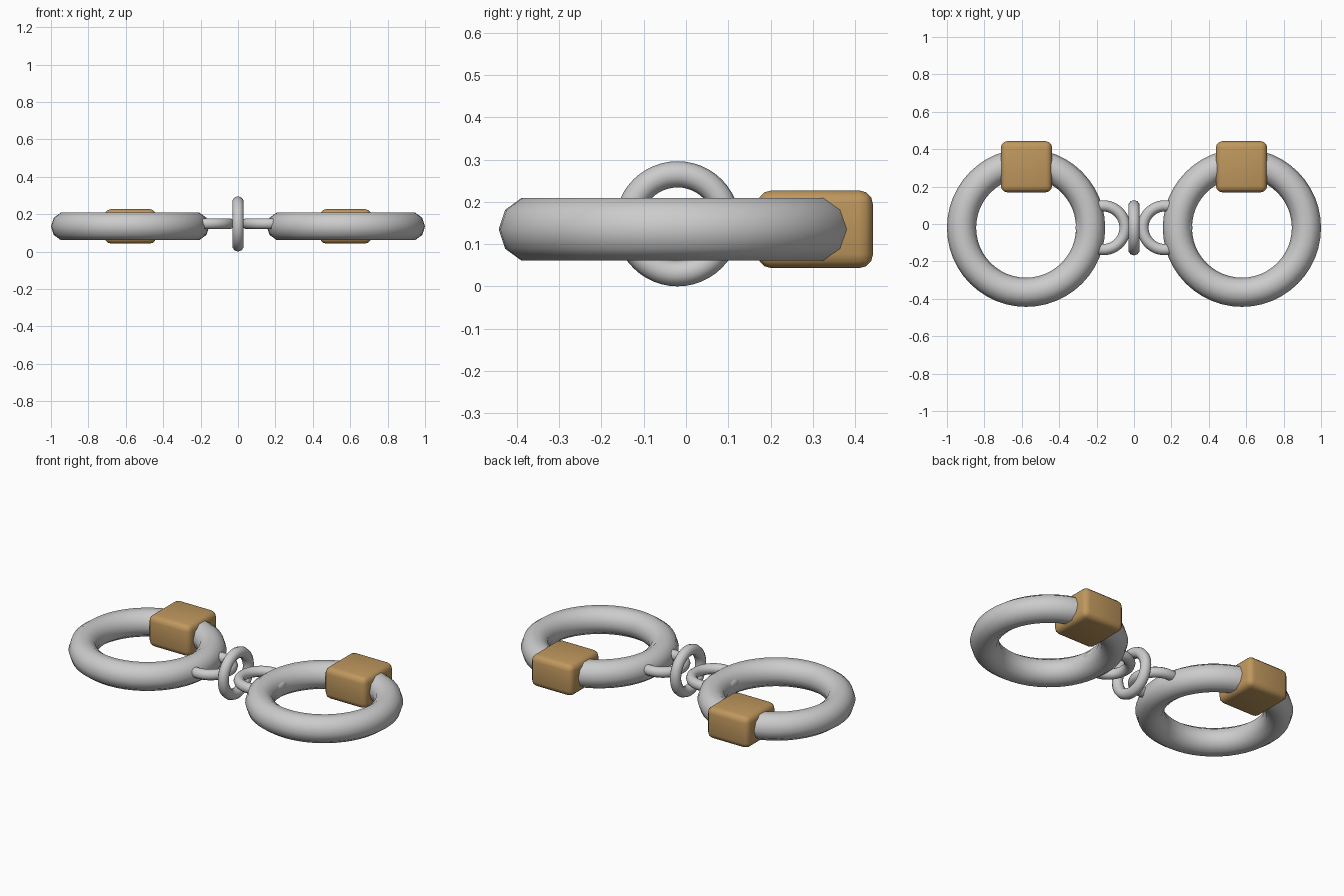
import bpy
from math import radians

if "Cube" in bpy.data.objects:
    bpy.data.objects.remove(bpy.data.objects["Cube"])

tan = bpy.data.materials.new("tan")
tan.diffuse_color = (0.52, 0.31, 0.11, 1)
tan.use_nodes = True
tan.node_tree.nodes["Principled BSDF"].inputs["Base Color"].default_value = tan.diffuse_color

YC = -0.02  # ring centre line in y


def ring(name, loc, major, minor, rot=(0, 0, 0), segs=48, sides=10):
    bpy.ops.mesh.primitive_torus_add(location=loc, rotation=rot, major_radius=major,
                                     minor_radius=minor, major_segments=segs,
                                     minor_segments=sides)
    ob = bpy.context.object
    ob.name = name
    bpy.ops.object.shade_smooth()
    return ob


def lock_block(name, loc, size):
    bpy.ops.mesh.primitive_cube_add(size=1, location=loc)
    ob = bpy.context.object
    ob.name = name
    ob.scale = size
    bpy.ops.object.transform_apply(location=False, rotation=False, scale=True)
    bevel = ob.modifiers.new("rounded_edges", 'BEVEL')
    bevel.width = 0.033
    bevel.segments = 3
    bpy.ops.object.modifier_apply(modifier=bevel.name)
    bpy.ops.object.shade_smooth_by_angle(angle=radians(35))
    ob.data.materials.append(tan)
    return ob


# each side: large cuff, flat link sunk into it, lock block at the back
for side, s in (("left", -1), ("right", 1)):
    ring(side + "_cuff", (s * 0.577, YC, 0.135), 0.345, 0.078)
    ring(side + "_link", (s * 0.165, YC, 0.149), 0.117, 0.03)
    lock_block(side + "_lock", (s * 0.575, 0.306, 0.135), (0.273, 0.273, 0.184))

# upright link joining the two sides
ring("middle_link", (0, YC, 0.148), 0.117, 0.031, rot=(0, radians(90), 0))
